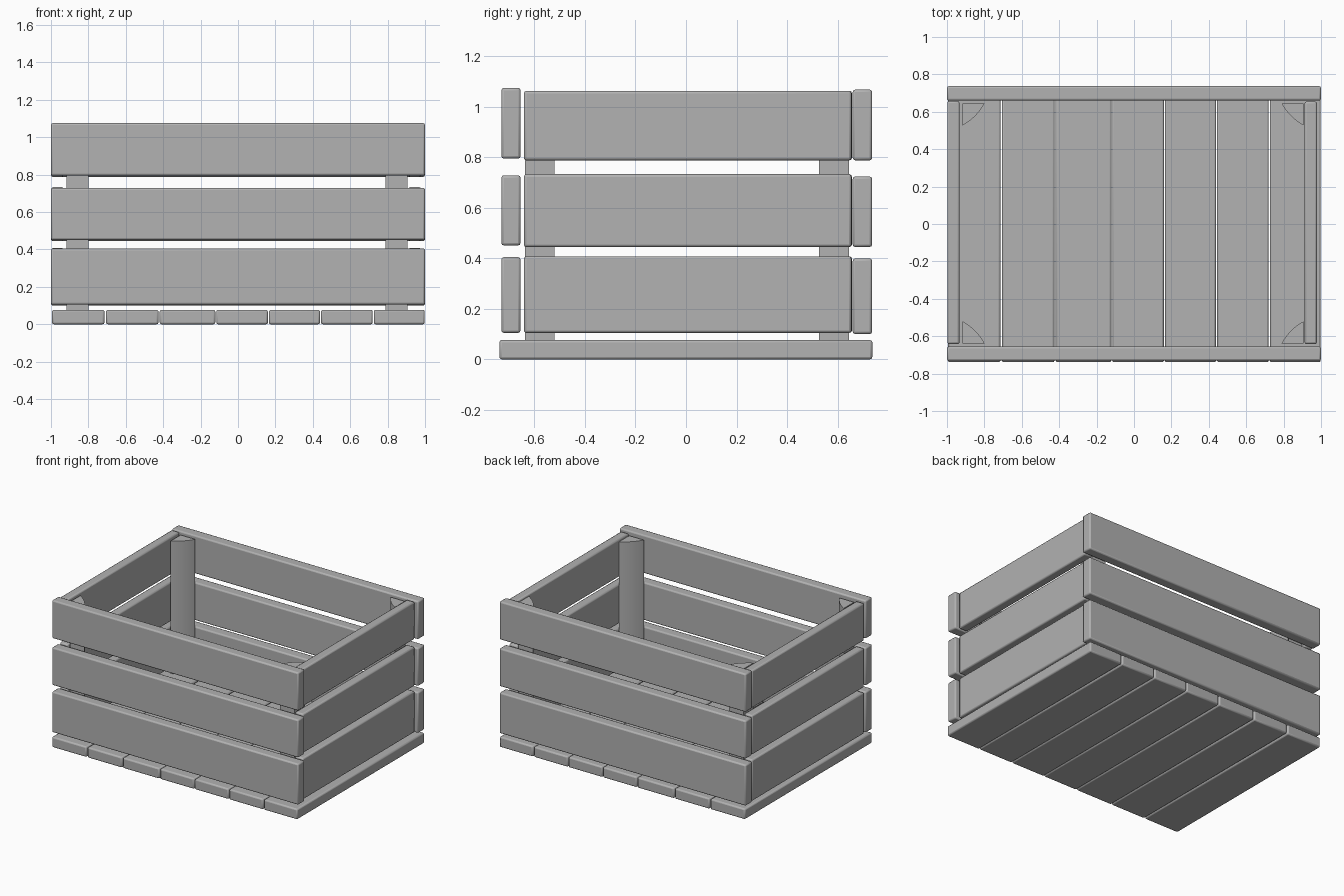
import bpy, bmesh, math

if "Cube" in bpy.data.objects:
    bpy.data.objects.remove(bpy.data.objects["Cube"])

# dark grey for every part
grey = bpy.data.materials.new("dark_grey")
grey.diffuse_color = (0.445, 0.445, 0.445, 1)
grey.use_nodes = True
grey.node_tree.nodes["Principled BSDF"].inputs["Base Color"].default_value = grey.diffuse_color


def finish(name, bm, bevel):
    bmesh.ops.recalc_face_normals(bm, faces=bm.faces)
    mesh = bpy.data.meshes.new(name)
    bm.to_mesh(mesh)
    bm.free()
    mesh.materials.append(grey)
    ob = bpy.data.objects.new(name, mesh)
    bpy.context.collection.objects.link(ob)
    if bevel:
        mod = ob.modifiers.new("soft_edges", 'BEVEL')
        mod.width = bevel
        mod.segments = 2
    bpy.ops.object.select_all(action='DESELECT')
    ob.select_set(True)
    bpy.context.view_layer.objects.active = ob
    bpy.ops.object.shade_smooth_by_angle(angle=math.radians(30))
    return ob


def board(name, xr, yr, zr):
    """Bevelled plank filling the given x, y and z ranges."""
    bm = bmesh.new()
    bmesh.ops.create_cube(bm, size=1)
    for v in bm.verts:
        for i, (a, b) in enumerate((xr, yr, zr)):
            v.co[i] = a if v.co[i] < 0 else b
    return finish(name, bm, 0.01)


def post(name, x, y, z0, z1, size=0.118):
    """Corner post: right angle at outer corner (x, y), bulged inner face."""
    sx, sy = (-1 if x > 0 else 1), (-1 if y > 0 else 1)
    profile = [(0, 0)]
    for i in range(9):
        t = i / 8
        bulge = 0.034 * t * (1 - t)
        profile.append((size * (1 - t) + bulge, size * t + bulge))
    bm = bmesh.new()
    rings = [[bm.verts.new((x + sx * u, y + sy * v, z)) for u, v in profile] for z in (z0, z1)]
    n = len(profile)
    for ring in rings:
        bm.faces.new(ring)
    for i in range(n):
        j = (i + 1) % n
        bm.faces.new((rings[0][i], rings[0][j], rings[1][j], rings[1][i]))
    return finish(name, bm, 0)


# floor slats running front to back
slats = [(-0.995, -0.714), (-0.706, -0.425), (-0.419, -0.121), (-0.116, 0.16),
         (0.165, 0.439), (0.444, 0.72), (0.726, 0.998)]
for i, xr in enumerate(slats):
    board(f"floor_slat_{i + 1}", xr, (-0.739, 0.738), (0, 0.077))

# wall boards, three rows on each of the four sides
side_rows = [(0.105, 0.408), (0.445, 0.733), (0.788, 1.063)]
walls = {
    "front_board": ((-1, 1), (-0.731, -0.655), [(0.105, 0.405), (0.451, 0.729), (0.795, 1.075)]),
    "back_board": ((-1, 1), (0.66, 0.737), [(0.10, 0.40), (0.445, 0.724), (0.788, 1.068)]),
    "left_board": ((-0.998, -0.933), (-0.642, 0.657), side_rows),
    "right_board": ((0.912, 0.978), (-0.642, 0.655), side_rows),
}
for name, (xr, yr, rows) in walls.items():
    for i, zr in enumerate(rows):
        board(f"{name}_{i + 1}", xr, yr, zr)

# corner posts
for side, x in (("left", -0.917), ("right", 0.907)):
    for end, y in (("front", -0.638), ("back", 0.645)):
        post(f"corner_post_{end}_{side}", x, y, 0.075, 1.05)
